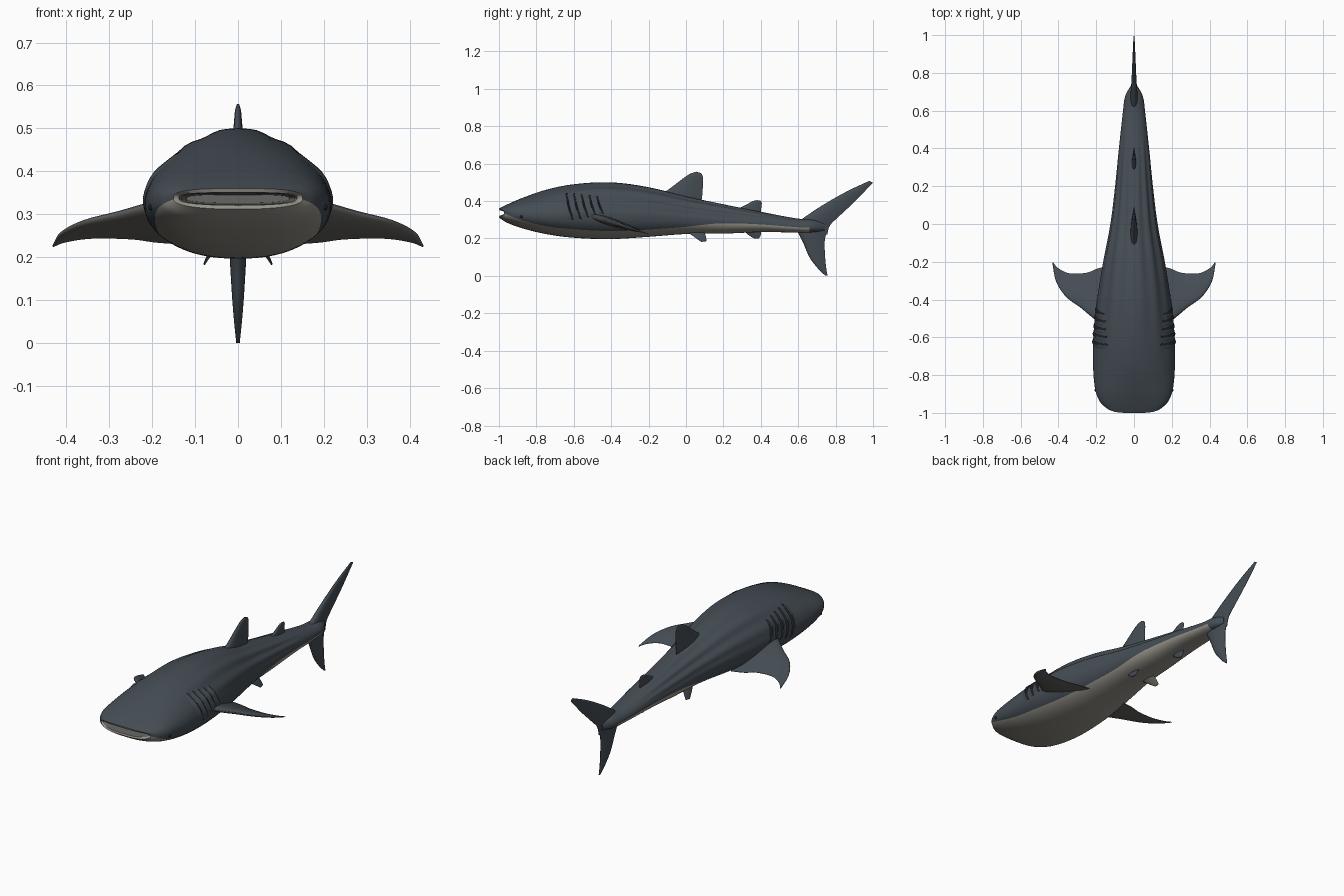
import bpy, bmesh, math
from mathutils import Vector

cube = bpy.data.objects.get("Cube")
if cube:
    bpy.data.objects.remove(cube, do_unlink=True)


def material(name, r, g, b):
    m = bpy.data.materials.new(name)
    m.use_nodes = True
    m.diffuse_color = (r, g, b, 1)
    m.node_tree.nodes["Principled BSDF"].inputs["Base Color"].default_value = (r, g, b, 1)
    return m


SLATE = material("slate skin", 0.058, 0.073, 0.088)
BELLY = material("pale belly", 0.30, 0.285, 0.25)
MOUTH = material("mouth grey", 0.13, 0.13, 0.125)
UNDER = material("fin underside", 0.15, 0.145, 0.13)
BLACK = material("gill black", 0.012, 0.014, 0.017)


def finish(name, bm, mats, angle=40):
    bmesh.ops.recalc_face_normals(bm, faces=bm.faces)
    mesh = bpy.data.meshes.new(name)
    bm.to_mesh(mesh)
    bm.free()
    for m in mats:
        mesh.materials.append(m)
    ob = bpy.data.objects.new(name, mesh)
    bpy.context.collection.objects.link(ob)
    bpy.ops.object.select_all(action='DESELECT')
    ob.select_set(True)
    bpy.context.view_layer.objects.active = ob
    bpy.ops.object.shade_smooth_by_angle(angle=math.radians(angle))
    return ob


def loft(bm, rings, rule, closed=True, caps=(True, True)):
    """Skin a list of point rings; rule(ring, index) picks the material."""
    rows = [[bm.verts.new(p) for p in r] for r in rings]
    n = len(rows[0])
    for i in range(len(rows) - 1):
        for j in range(n if closed else n - 1):
            k = (j + 1) % n
            f = bm.faces.new((rows[i][j], rows[i][k], rows[i + 1][k], rows[i + 1][j]))
            f.material_index = rule(i, j)
    for row, cap, i in ((rows[0], caps[0], 0), (rows[-1], caps[1], len(rows) - 2)):
        if cap:
            bm.faces.new(row).material_index = rule(i, 0)


def smooth(keys, x):
    """Cubic interpolation through rows whose first value is the position."""
    i = max(k for k in range(len(keys) - 1) if k == 0 or keys[k][0] <= x)
    a, b = keys[i], keys[i + 1]
    p, q = keys[max(i - 1, 0)], keys[min(i + 2, len(keys) - 1)]
    h = b[0] - a[0]
    t = (x - a[0]) / h
    out = []
    for c in range(1, len(a)):
        ma = (b[c] - p[c]) / (b[0] - p[0]) * h
        mb = (q[c] - a[c]) / (q[0] - a[0]) * h
        out.append((2*t**3 - 3*t*t + 1) * a[c] + (t**3 - 2*t*t + t) * ma
                   + (3*t*t - 2*t**3) * b[c] + (t**3 - t*t) * mb)
    return out


# Body stations: y, half width, top, bottom, upper roundness, belly edge
STATIONS = [
    (-1.0, .150, .360, .312, 3.2, .05), (-.96, .180, .380, .286, 2.7, .22),
    (-.88, .205, .415, .256, 2.2, .42), (-.75, .217, .460, .224, 1.9, .58),
    (-.6, .215, .490, .204, 1.8, .63), (-.4, .195, .500, .197, 1.8, .67),
    (-.2, .163, .474, .209, 1.8, .66), (0, .125, .425, .224, 1.8, .55),
    (.2, .100, .383, .226, 1.9, .18), (.4, .080, .343, .234, 2, .12),
    (.6, .058, .306, .232, 2, .12), (.68, .046, .302, .232, 2, .15),
    (.74, .012, .285, .242, 2, .3)]
LOWER = 2.35
UP, DOWN = 26, 12


def body_point(y, a, lift=0.0):
    w, top, bot, n, _ = smooth(STATIONS, y)
    mid = bot + (.43 + .07 * max(0, (-.8 - y) / .2)) * (top - bot)
    if a < 0:
        n = LOWER
    c, s = max(math.cos(a), 0), abs(math.sin(a))
    x = w * c ** (2 / n)
    dz = (top - mid) * s ** (2 / n) if a >= 0 else -(mid - bot) * s ** (2 / n)
    # long ridges along the back
    if a > 0:
        env = max(0, 1 - ((y + .12) / .6) ** 2)
        lift += .005 * env * math.sin(2 * a) * math.cos(a * 14)
    k = 1 + lift / max(math.hypot(x, dz), .01)
    bow = .028 * (x / w) ** 4 * max(0, 1 - (y + 1) / .12)
    return Vector((x * k, y + bow, mid + dz * k))


def body_ring(y):
    s = min(max(smooth(STATIONS, y)[4], .03), .95) ** (LOWER / 2)
    edge = -math.asin(s)
    angles = [math.pi / 2 + (edge - math.pi / 2) * i / UP for i in range(UP)]
    angles += [edge + (-math.pi / 2 - edge) * i / DOWN for i in range(DOWN + 1)]
    half = [body_point(y, a) for a in angles]
    half[0].x = half[-1].x = 0
    return half + [Vector((-p.x, p.y, p.z)) for p in half[-2:0:-1]]


# Body with an open mouth and a pale belly
ys = [-1 + .12 * i / 12 for i in range(12)] + [-.88 + 1.62 * i / 80 for i in range(81)]
skin = [body_ring(y) for y in ys]


def mouth_ring(sx, sz, back):
    return [Vector((p.x * sx, p.y + back, .336 + (p.z - .336) * sz)) for p in skin[0]]


inner = [mouth_ring(.8, .4, .16), mouth_ring(.88, .55, .03), mouth_ring(.92, .62, .003)]
count = len(skin[0])


def body_rule(i, j):
    if i < 2:
        return 2
    if i == 2:
        return 1
    pale = UP <= j < count - UP
    return 1 if pale and ys[min(i - 3, len(ys) - 1)] < .64 else 0


bm = bmesh.new()
loft(bm, inner + skin, body_rule)
finish("body", bm, [SLATE, BELLY, MOUTH], 50)


def fin(name, sections, normal, mats=(SLATE, SLATE), steps=5):
    """Sections run root to tip: leading point, trailing point, half thickness."""
    keys = [(i, *lead, *trail, th) for i, (lead, trail, th) in enumerate(sections)]
    chord = [(i / 10) ** 1.5 for i in range(11)]
    normal = Vector(normal).normalized()
    rings = []
    for k in range((len(keys) - 1) * steps + 1):
        v = smooth(keys, k / steps)
        lead, trail, th = Vector(v[:3]), Vector(v[3:6]), v[6]
        h = [th * (2.5 * math.sqrt(t) * (1 - t) + .06) for t in chord]
        pts = [lead.lerp(trail, t) for t in chord]
        rings.append([p + normal * d for p, d in zip(pts, h)]
                     + [p - normal * d for p, d in reversed(list(zip(pts, h)))])
    bm = bmesh.new()
    loft(bm, rings, lambda i, j: 0 if j < len(chord) else 1)
    return finish(name, bm, mats, 60)


def upright(name, rows):
    fin(name, [((0, a, b), (0, c, d), th) for a, b, c, d, th in rows], (1, 0, 0))


# Fins on the centre line
upright("first_dorsal_fin", [(-.14, .43, .08, .38, .02), (-.08, .472, .087, .43, .015),
        (-.02, .518, .09, .48, .010), (.02, .545, .09, .53, .007), (.055, .557, .08, .55, .003)])
upright("second_dorsal_fin", [(.26, .35, .40, .325, .012), (.32, .38, .402, .36, .008),
        (.36, .401, .405, .39, .005), (.38, .405, .398, .402, .002)])
upright("anal_fin", [(.30, .25, .40, .25, .011), (.335, .218, .40, .22, .007),
        (.365, .2, .39, .2, .003)])
upright("tail_upper_lobe", [(.56, .26, .755, .22, .022), (.64, .318, .77, .27, .018),
        (.73, .378, .82, .32, .013), (.86, .452, .905, .40, .008), (.98, .508, .999, .498, .003)])
upright("tail_lower_lobe", [(.58, .27, .76, .26, .022), (.625, .18, .742, .19, .018),
        (.66, .10, .744, .10, .013), (.705, .04, .75, .04, .008), (.745, .001, .757, .001, .004)])

# Paired fins, gills and eyes
PECTORAL = [(.12, -.55, .12, -.22, .024), (.20, -.51, .19, -.235, .020),
            (.28, -.445, .25, -.258, .015), (.36, -.385, .34, -.262, .010),
            (.412, -.305, .40, -.235, .006), (.432, -.21, .429, -.202, .002)]
for side, s in (("left", 1), ("right", -1)):
    def slope(y):
        return .24 - .32 * (y + .25)
    fin(side + "_pectoral_fin",
        [((s * a, b, slope(b)), (s * c, d, slope(d)), th) for a, b, c, d, th in PECTORAL],
        (0, .32, 1), (SLATE, UNDER))
    fin(side + "_pelvic_fin",
        [((s * .035, -.01, .25), (s * .035, .09, .25), .010),
         ((s * .062, .035, .215), (s * .06, .105, .215), .006),
         ((s * .08, .08, .183), (s * .076, .11, .186), .002)], (s * .8, 0, .6), (SLATE, UNDER))

    # Each gill is a low flap that drops into a dark slit
    bm = bmesh.new()
    for g in range(5):
        y0 = -.645 + .041 * g
        low, high = -.18 + .05 * g, .86 - .05 * g
        rows = []
        for i in range(15):
            t = i / 14
            y = y0 + .035 * (1 - t) ** 1.5
            rise = .007 * math.sin(math.pi * t) ** .5 if 0 < t < 1 else 0
            a = low + (high - low) * t
            section = ((-.026, -.002), (-.008, rise * .8), (0, rise), (.009, .0015), (.012, -.002))
            rows.append([body_point(y + dy, a, d) * 1 for dy, d in section])
        for row in rows:
            for p in row:
                p.x *= s
        loft(bm, rows, lambda i, j: 0 if j < 2 else 1, closed=False, caps=(False, False))
    finish(side + "_gills", bm, [SLATE, BLACK], 35)

    bm = bmesh.new()
    bmesh.ops.create_uvsphere(bm, u_segments=12, v_segments=8, radius=.008)
    spot = body_point(-.88, -.12)
    bmesh.ops.translate(bm, verts=bm.verts, vec=(s * (spot.x - .003), spot.y, spot.z))
    finish(side + "_eye", bm, [BLACK])
